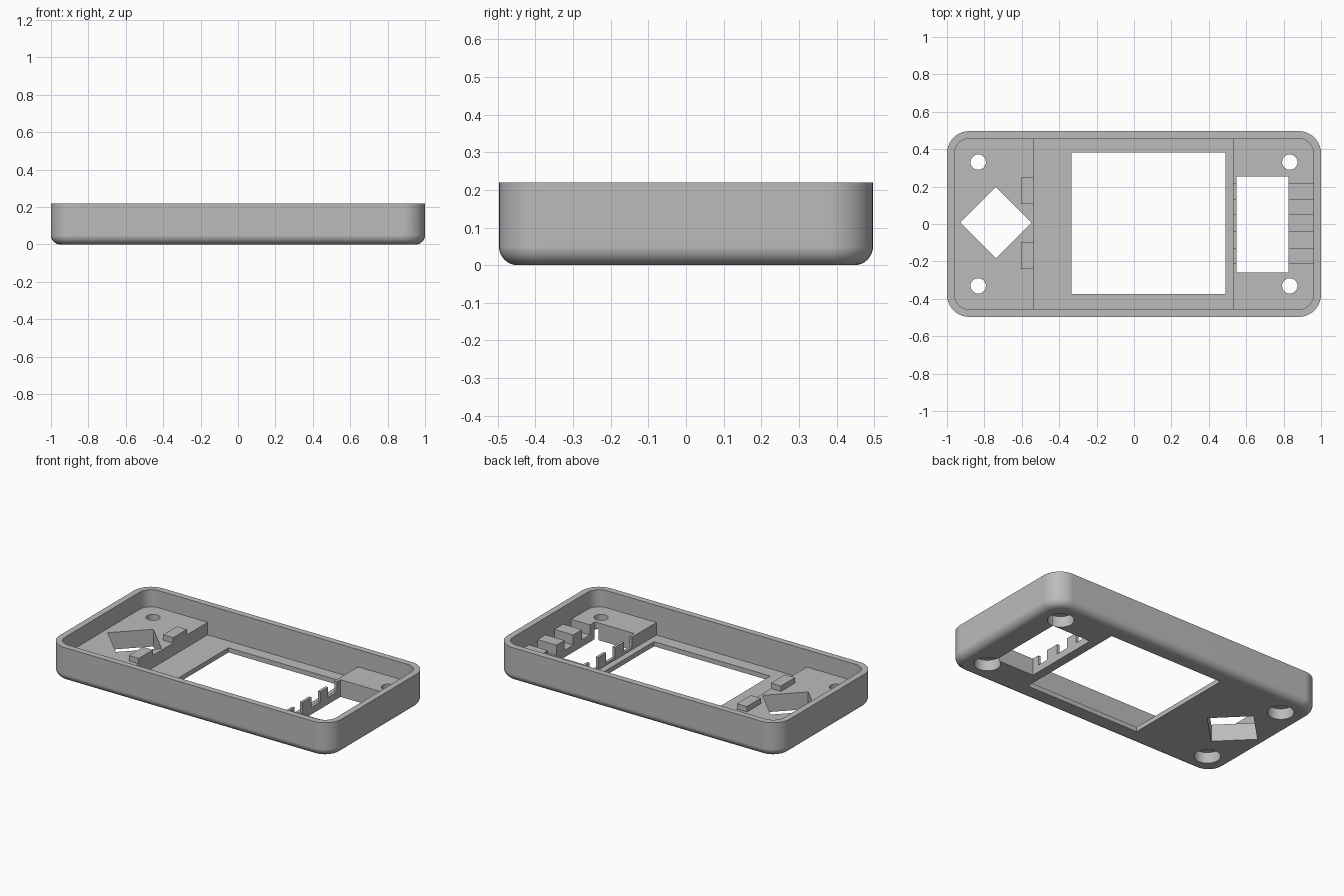
import bpy, bmesh, math
from mathutils import Matrix

old = bpy.data.objects.get("Cube")
if old:
    bpy.data.objects.remove(old, do_unlink=True)

GREY = (0.5, 0.5, 0.5, 1)
grey = bpy.data.materials.new("plain grey")
grey.use_nodes = True
grey.diffuse_color = GREY
grey.node_tree.nodes["Principled BSDF"].inputs["Base Color"].default_value = GREY


def finish(bm, name):
    bmesh.ops.recalc_face_normals(bm, faces=bm.faces)
    mesh = bpy.data.meshes.new(name)
    bm.to_mesh(mesh)
    bm.free()
    mesh.materials.append(grey)
    obj = bpy.data.objects.new(name, mesh)
    bpy.context.collection.objects.link(obj)
    return obj


def ring(bm, hx, hy, r, z, steps=10):
    """Rounded rectangle of vertices at height z."""
    verts = []
    for q, (sx, sy) in enumerate([(1, 1), (-1, 1), (-1, -1), (1, -1)]):
        for i in range(steps + 1):
            a = math.pi / 2 * (q + i / steps)
            verts.append(bm.verts.new((sx * (hx - r) + r * math.cos(a),
                                       sy * (hy - r) + r * math.sin(a), z)))
    return verts


def rounded_solid(name, hx, hy, r, levels):
    """Stack rounded rectangles; levels are (inset, height) pairs."""
    bm = bmesh.new()
    rings = [ring(bm, hx - d, hy - d, r - d, z) for d, z in levels]
    for a, b in zip(rings, rings[1:]):
        n = len(a)
        for i in range(n):
            bm.faces.new((a[i], a[(i + 1) % n], b[(i + 1) % n], b[i]))
    bm.faces.new(rings[0])
    bm.faces.new(rings[-1])
    return finish(bm, name)


def box(name, x, y, z):
    bm = bmesh.new()
    bmesh.ops.create_cube(bm, size=1)
    for v in bm.verts:
        v.co = [lo + (c + 0.5) * (hi - lo) for c, (lo, hi) in zip(v.co, (x, y, z))]
    return finish(bm, name)


def prism(name, x, y, r, z, sides):
    bm = bmesh.new()
    bmesh.ops.create_cone(bm, cap_ends=True, segments=sides, radius1=r, radius2=r,
                          depth=z[1] - z[0],
                          matrix=Matrix.Translation((x, y, sum(z) / 2)))
    return finish(bm, name)


def diamond(name, x, y, r, z):
    obj = box(name, (-r, r), (-r, r), z)
    s = math.sqrt(0.5)
    obj.data.transform(Matrix.Translation((x, y, 0)) @ Matrix.Rotation(math.pi / 4, 4, 'Z')
                       @ Matrix.Diagonal((s, s, 1, 1)))
    return obj


def cut(target, cutter):
    mod = target.modifiers.new("cut", 'BOOLEAN')
    mod.operation = 'DIFFERENCE'
    mod.solver = 'EXACT'
    mod.object = cutter
    bpy.context.view_layer.objects.active = target
    bpy.ops.object.modifier_apply(modifier=mod.name)
    bpy.data.objects.remove(cutter, do_unlink=True)


TOP, DECK, FLOOR, FILLET = 0.22, 0.11, 0.03, 0.05
THROUGH = (-0.1, 0.4)

# Outer shell with a rounded bottom edge
levels = [(FILLET * (1 - math.sin(a)), FILLET * (1 - math.cos(a)))
          for a in (math.pi / 2 * i / 8 for i in range(9))]
case = rounded_solid("case_shell", 1.0, 0.497, 0.12, levels + [(0, TOP)])

# Cavity down to the end decks, then the deeper middle bay
cut(case, rounded_solid("cavity", 0.96, 0.457, 0.08, [(0, DECK), (0, 0.4)]))
cut(case, box("middle_bay", (-0.535, 0.53), (-0.457, 0.457), (FLOOR, 0.4)))

# Screen window, connector opening and diamond opening
cut(case, box("window", (-0.334, 0.489), (-0.375, 0.381), THROUGH))
cut(case, box("connector_opening", (0.548, 0.827), (-0.26, 0.254), THROUGH))
cut(case, diamond("diamond_opening", -0.738, 0.008, 0.19, THROUGH))

# Notches across both sides of the connector opening
for y in ((-0.21, -0.13), (-0.04, 0.05), (0.13, 0.217)):
    cut(case, box("notch", (0.51, 0.96), y, (0.045, 0.2)))

# Screw holes with wide recesses underneath
for sx in (-1, 1):
    for sy in (-1, 1):
        cut(case, prism("screw_hole", sx * 0.833, sy * 0.331, 0.041, THROUGH, 32))
        cut(case, prism("screw_recess", sx * 0.833, sy * 0.331, 0.078, (-0.1, 0.07), 32))

# Smooth shading with crisp edges
bpy.ops.object.select_all(action='DESELECT')
case.select_set(True)
bpy.context.view_layer.objects.active = case
bpy.ops.object.shade_smooth_by_angle(angle=math.radians(30))
weighted = case.modifiers.new("even_normals", 'WEIGHTED_NORMAL')
weighted.keep_sharp = True

# Small stop blocks on the deck beside the diamond opening
for side, y in (("back", (0.108, 0.248)), ("front", (-0.24, -0.096))):
    box(side + "_stop_block", (-0.605, -0.535), y, (DECK - 0.01, DECK + 0.035))
